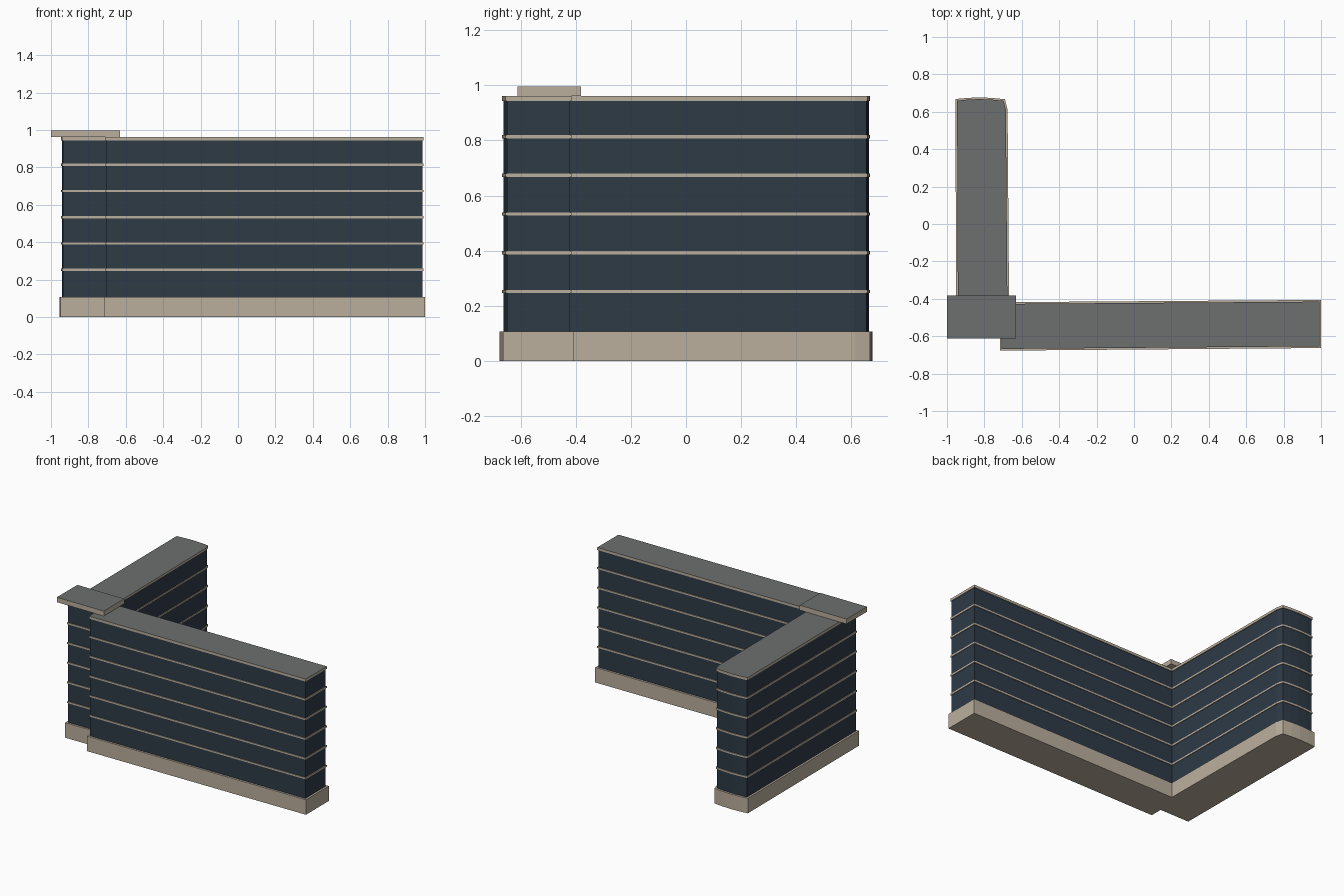
import bpy, bmesh
from mathutils import Vector

if "Cube" in bpy.data.objects:
    bpy.data.objects.remove(bpy.data.objects["Cube"])


def material(name, rgb):
    m = bpy.data.materials.new(name)
    m.diffuse_color = (*rgb, 1)
    m.use_nodes = True
    m.node_tree.nodes["Principled BSDF"].inputs["Base Color"].default_value = m.diffuse_color
    return m


STONE = material("beige stone", (0.50, 0.43, 0.34))
GLASS = material("dark blue glass", (0.027, 0.043, 0.062))
ROOF = material("grey roof", (0.155, 0.162, 0.162))

# Ground outline of the L-shaped block, counter-clockwise
OUTLINE = [(-0.717, -0.677), (1.0, -0.663), (1.0, -0.406), (-0.668, -0.418),
           (-0.676, 0.612), (-0.69, 0.667), (-0.76, 0.674), (-0.826, 0.677),
           (-0.89, 0.674), (-0.955, 0.668), (-0.95, -0.59), (-0.717, -0.588)]


def inset(points, d):
    """Move every edge of the outline inward by d, with mitred corners."""
    pts = [Vector(p) for p in points]
    result = []
    for i, p in enumerate(pts):
        a = (p - pts[i - 1]).normalized()
        b = (pts[(i + 1) % len(pts)] - p).normalized()
        na, nb = Vector((-a.y, a.x)), Vector((-b.y, b.x))
        result.append(p + (na + nb) * d / (1 + na.dot(nb)))
    return result


def slab(name, points, z0, z1, side, top=None):
    """Extrude an outline from z0 to z1, with an optional colour for the top."""
    bm = bmesh.new()
    face = bm.faces.new([bm.verts.new((p[0], p[1], z0)) for p in points])
    ext = bmesh.ops.extrude_face_region(bm, geom=[face], use_keep_orig=True)
    verts = [v for v in ext["geom"] if isinstance(v, bmesh.types.BMVert)]
    bmesh.ops.translate(bm, verts=verts, vec=(0, 0, z1 - z0))
    bmesh.ops.recalc_face_normals(bm, faces=bm.faces)
    for f in bm.faces:
        f.material_index = 1 if top and f.normal.z > 0.5 else 0
    mesh = bpy.data.meshes.new(name)
    bm.to_mesh(mesh)
    bm.free()
    mesh.materials.append(side)
    if top:
        mesh.materials.append(top)
    obj = bpy.data.objects.new(name, mesh)
    bpy.context.collection.objects.link(obj)
    return obj


# Plinth and glazed walls
slab("plinth", OUTLINE, 0, 0.107, STONE)
slab("glass_walls", inset(OUTLINE, 0.014), 0.107, 0.943, GLASS)

# Thin floor bands
for i in range(5):
    z = 0.252 + 0.1405 * i
    slab(f"floor_band_{i + 1}", inset(OUTLINE, 0.009), z - 0.006, z + 0.006, STONE)

# Roof slab with grey top
slab("roof_slab", inset(OUTLINE, 0.009), 0.943, 0.961, STONE, ROOF)

# Overhanging canopy above the corner
slab("corner_canopy", [(-1, -0.612), (-0.63, -0.612), (-0.63, -0.381), (-1, -0.381)],
     0.961, 0.996, STONE, ROOF)
